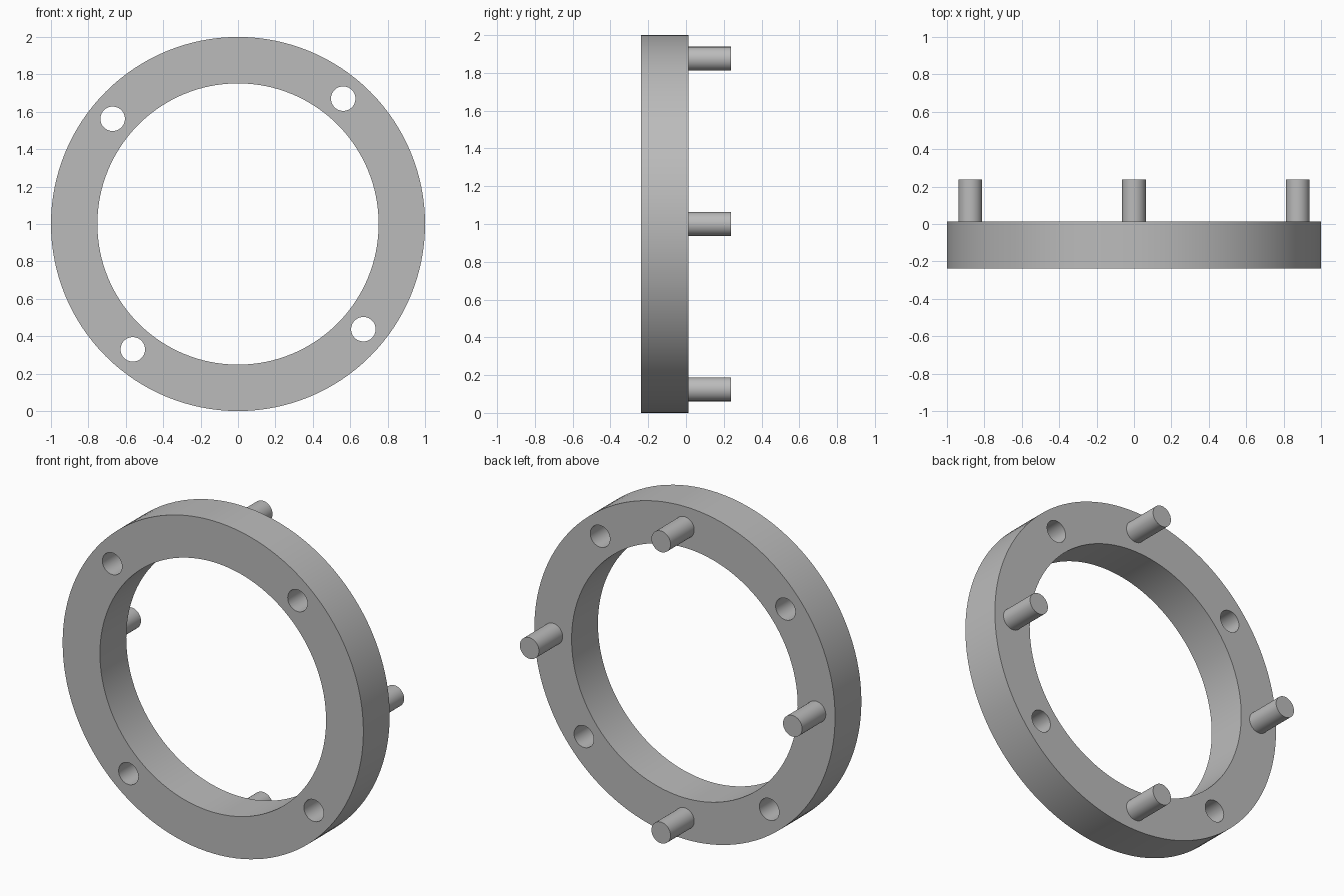
import bpy
from math import cos, sin, radians, pi

cube = bpy.data.objects.get("Cube")
if cube:
    bpy.data.objects.remove(cube, do_unlink=True)

# Plain grey finish
grey = bpy.data.materials.new("plain_grey")
grey.use_nodes = True
colour = (0.5, 0.5, 0.5, 1)
grey.diffuse_color = colour
grey.node_tree.nodes["Principled BSDF"].inputs["Base Color"].default_value = colour

FRONT, BACK, PIN_END = -0.2375, 0.0125, 0.2375
PITCH = 0.875      # radius of the circle carrying pins and holes
SMALL = 0.0635     # radius of pins and holes


def rod(name, radius, y0, y1, angle=0, offset=0, sides=48):
    """Cylinder along y, placed at an angle around the ring's axis."""
    a = radians(angle)
    bpy.ops.mesh.primitive_cylinder_add(
        vertices=sides, radius=radius, depth=y1 - y0,
        location=(offset * cos(a), (y0 + y1) / 2, 1 + offset * sin(a)),
        rotation=(pi / 2, 0, 0))
    ob = bpy.context.object
    ob.name = name
    ob.data.materials.append(grey)
    return ob


def smooth(ob):
    bpy.ops.object.select_all(action='DESELECT')
    ob.select_set(True)
    bpy.context.view_layer.objects.active = ob
    bpy.ops.object.shade_smooth_by_angle(angle=radians(30))


# Ring with its central bore and four through holes
ring = rod("ring", 1, FRONT, BACK, sides=128)
cutters = [rod("bore_cutter", 0.752, FRONT - 0.1, BACK + 0.1, sides=128)]
for i in range(4):
    cutters.append(rod("hole_cutter", SMALL + 0.002, FRONT - 0.1, BACK + 0.1, 50 + 90 * i, PITCH))
for cutter in cutters:
    cutter.hide_render = True
    bpy.context.view_layer.objects.active = ring
    cut = ring.modifiers.new("cut", 'BOOLEAN')
    cut.operation = 'DIFFERENCE'
    cut.solver = 'EXACT'
    cut.object = cutter
    bpy.ops.object.modifier_apply(modifier=cut.name)
    bpy.data.objects.remove(cutter, do_unlink=True)
smooth(ring)

# Four locating pins on the back face
for i, side in enumerate(("left", "top", "right", "bottom")):
    smooth(rod(side + "_pin", SMALL, BACK, PIN_END, 90 * i, PITCH))
